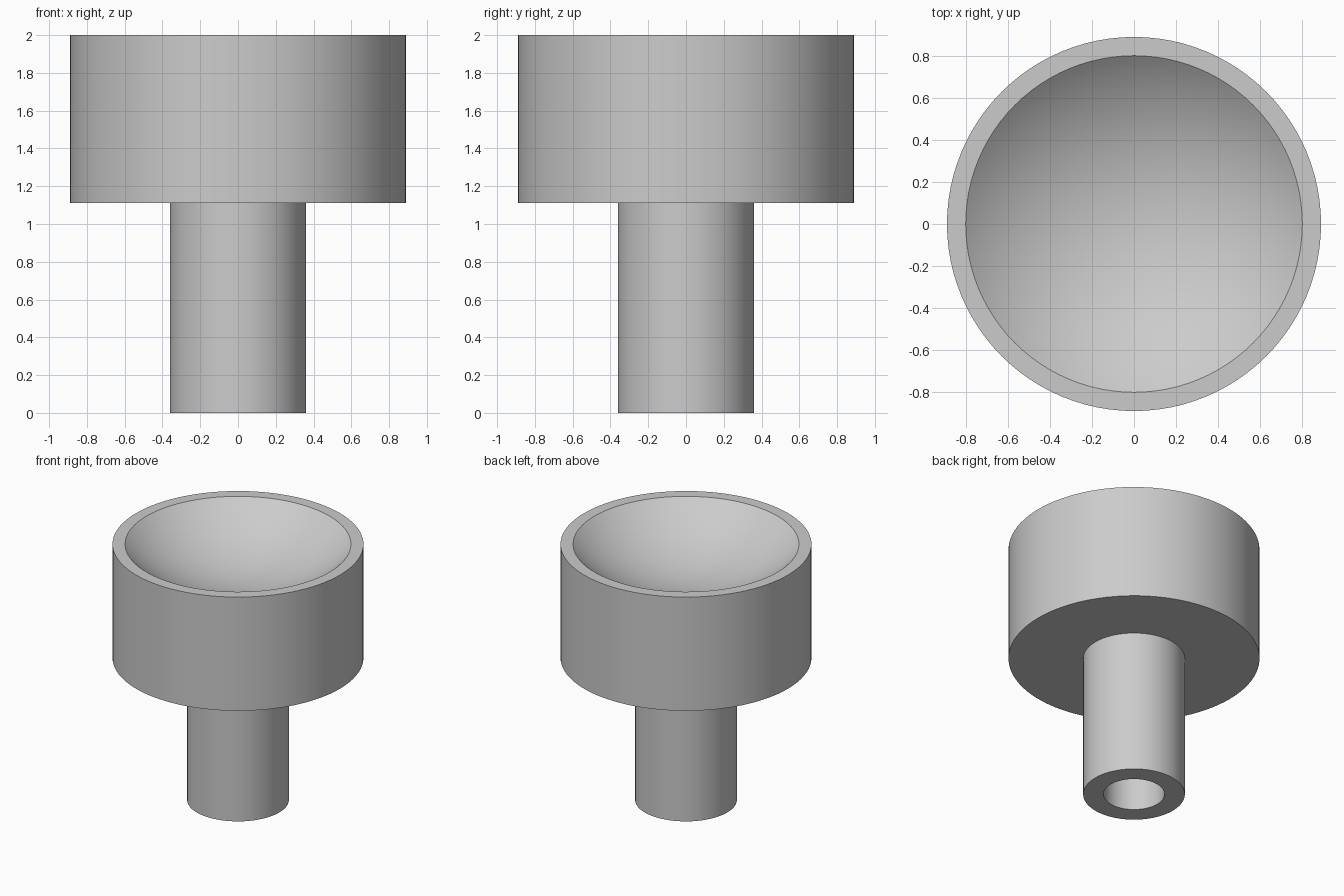
import bpy, bmesh
from math import sin, cos, pi, radians, asin

cube = bpy.data.objects.get("Cube")
if cube:
    bpy.data.objects.remove(cube, do_unlink=True)

SEGMENTS = 96
HEAD_R, BOWL_R, STEM_R, BORE_R = 0.889, 0.8, 0.36, 0.216
TOP, HEAD_Z, BORE_TOP, BOWL_DEPTH = 2.0, 1.111, 1.111, 0.3

grey = bpy.data.materials.new("light grey")
grey.use_nodes = True
grey.diffuse_color = (0.6, 0.6, 0.6, 1)
grey.node_tree.nodes["Principled BSDF"].inputs["Base Color"].default_value = grey.diffuse_color


def lathe(name, profile):
    """Spin a profile of (radius, height) points around the z axis."""
    bm = bmesh.new()
    verts = [bm.verts.new((r, 0, z)) for r, z in profile]
    edges = [bm.edges.new(pair) for pair in zip(verts, verts[1:])]
    bmesh.ops.spin(bm, geom=verts + edges, cent=(0, 0, 0), axis=(0, 0, 1),
                   angle=2 * pi, steps=SEGMENTS, use_duplicate=False)
    bmesh.ops.remove_doubles(bm, verts=bm.verts, dist=0.0001)
    bmesh.ops.recalc_face_normals(bm, faces=bm.faces)
    mesh = bpy.data.meshes.new(name)
    bm.to_mesh(mesh)
    bm.free()
    obj = bpy.data.objects.new(name, mesh)
    bpy.context.collection.objects.link(obj)
    mesh.materials.append(grey)
    bpy.ops.object.select_all(action="DESELECT")
    obj.select_set(True)
    bpy.context.view_layer.objects.active = obj
    bpy.ops.object.shade_smooth_by_angle(angle=radians(30))
    return obj


# Spherical dish, rim, head wall, underside, then hollow stem
steps = 24
dish_r = (BOWL_R ** 2 + BOWL_DEPTH ** 2) / (2 * BOWL_DEPTH)
dish_z = TOP - BOWL_DEPTH + dish_r
angles = [asin(BOWL_R / dish_r) * i / steps for i in range(steps + 1)]
bowl = [(dish_r * sin(a), dish_z - dish_r * cos(a)) for a in angles]
head = [(HEAD_R, TOP), (HEAD_R, HEAD_Z), (STEM_R, HEAD_Z)]
stem = [(STEM_R, 0), (BORE_R, 0), (BORE_R, BORE_TOP), (0, BORE_TOP)]
lathe("cup_with_hollow_stem", bowl + head + stem)
